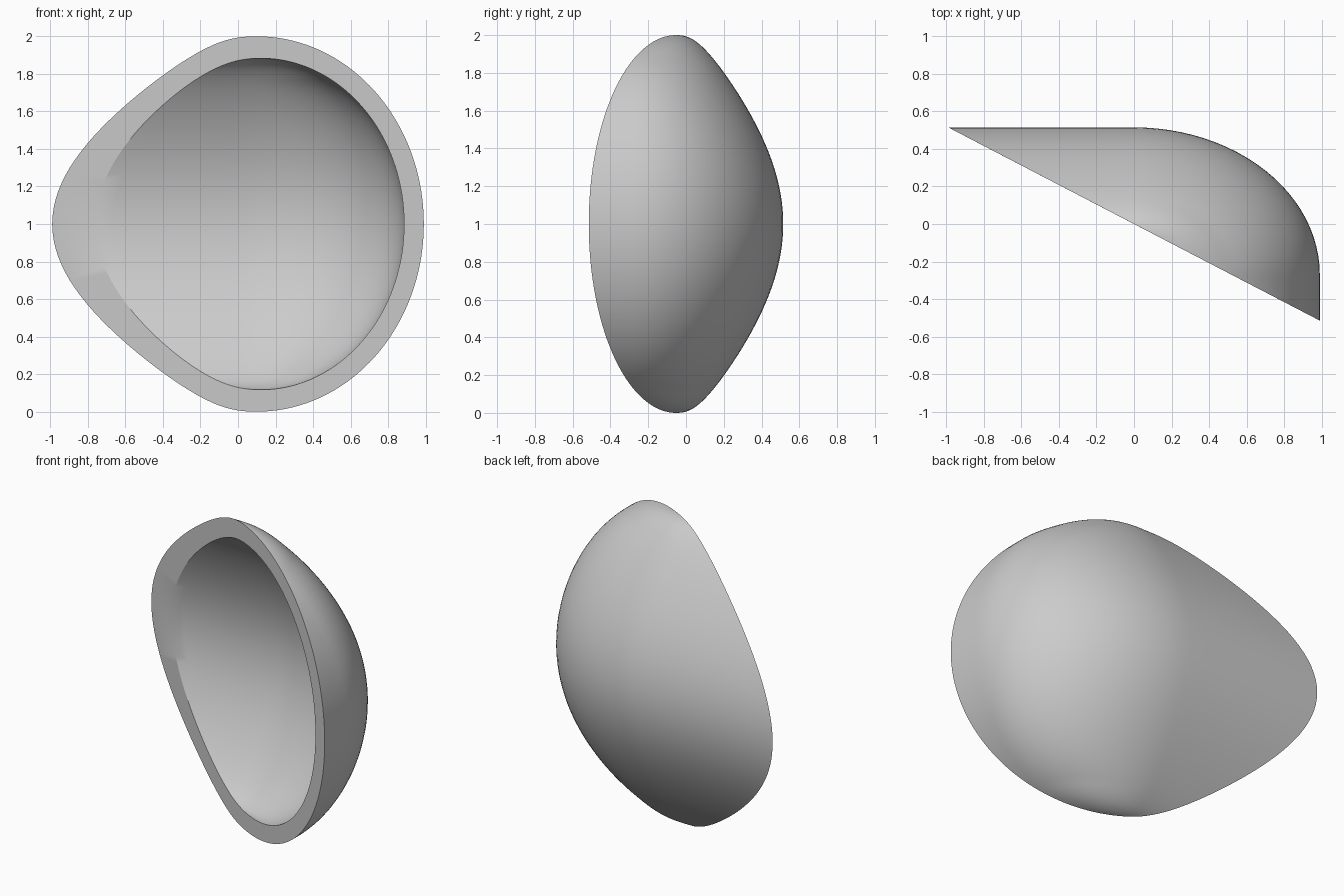
import bpy
import bmesh
from math import sin, cos, pi, radians

cube = bpy.data.objects.get("Cube")
if cube:
    bpy.data.objects.remove(cube, do_unlink=True)

SLOPE = -0.52       # slanted opening plane: y = SLOPE * x
ROWS = 72           # slices from bottom to top
FLAT, ARC, SIDE = 8, 24, 6


def slice_points(t, height, apex, left, right, bend, corner_y):
    """One horizontal slice: straight back, rounded corner, straight side."""
    c = max(cos(t), 0.0)
    z = 1 + height * sin(t)
    x_left = apex - left * c ** (1 + bend * c)
    x_right = apex + right * c
    y_back = SLOPE * x_left
    x0 = max(0.0, x_left)
    y0 = max(corner_y, SLOPE * x_right)
    pts = [(x_left + (x0 - x_left) * i / FLAT, y_back, z) for i in range(FLAT)]
    for i in range(ARC + 1):
        a = pi / 2 * i / ARC
        pts.append((x0 + (x_right - x0) * sin(a), y0 + (y_back - y0) * cos(a), z))
    y_rim = SLOPE * x_right
    pts += [(x_right, y0 + (y_rim - y0) * i / SIDE, z) for i in range(1, SIDE + 1)]
    return pts


def add_skin(bm, *shape):
    """Grid of vertices through all slices, with its faces."""
    rows = [[bm.verts.new(p) for p in slice_points(-pi / 2 + pi * i / ROWS, *shape)]
            for i in range(ROWS + 1)]
    for a, b in zip(rows, rows[1:]):
        for i in range(len(a) - 1):
            bm.faces.new((a[i], a[i + 1], b[i + 1], b[i]))
    return rows


bm = bmesh.new()
outer = add_skin(bm, 1.0, 0.10, 1.09, 0.89, 0.95, -0.27)
inner = add_skin(bm, 0.883, 0.12, 0.88, 0.765, 0.65, -0.25)

# Flat rim joining both skins along the opening
for end in (0, -1):
    for i in range(ROWS):
        bm.faces.new((outer[i][end], outer[i + 1][end], inner[i + 1][end], inner[i][end]))

bmesh.ops.remove_doubles(bm, verts=bm.verts, dist=0.0004)
bmesh.ops.dissolve_degenerate(bm, edges=bm.edges, dist=0.0001)
bmesh.ops.recalc_face_normals(bm, faces=bm.faces)

mesh = bpy.data.meshes.new("hollow_shell")
bm.to_mesh(mesh)
bm.free()
shell = bpy.data.objects.new("hollow_shell", mesh)
bpy.context.collection.objects.link(shell)

# Plain grey material
grey = bpy.data.materials.new("light_grey")
grey.use_nodes = True
colour = (0.6, 0.6, 0.6, 1)
grey.diffuse_color = colour
grey.node_tree.nodes["Principled BSDF"].inputs["Base Color"].default_value = colour
mesh.materials.append(grey)

bpy.ops.object.select_all(action="DESELECT")
shell.select_set(True)
bpy.context.view_layer.objects.active = shell
bpy.ops.object.shade_smooth_by_angle(angle=radians(30))
